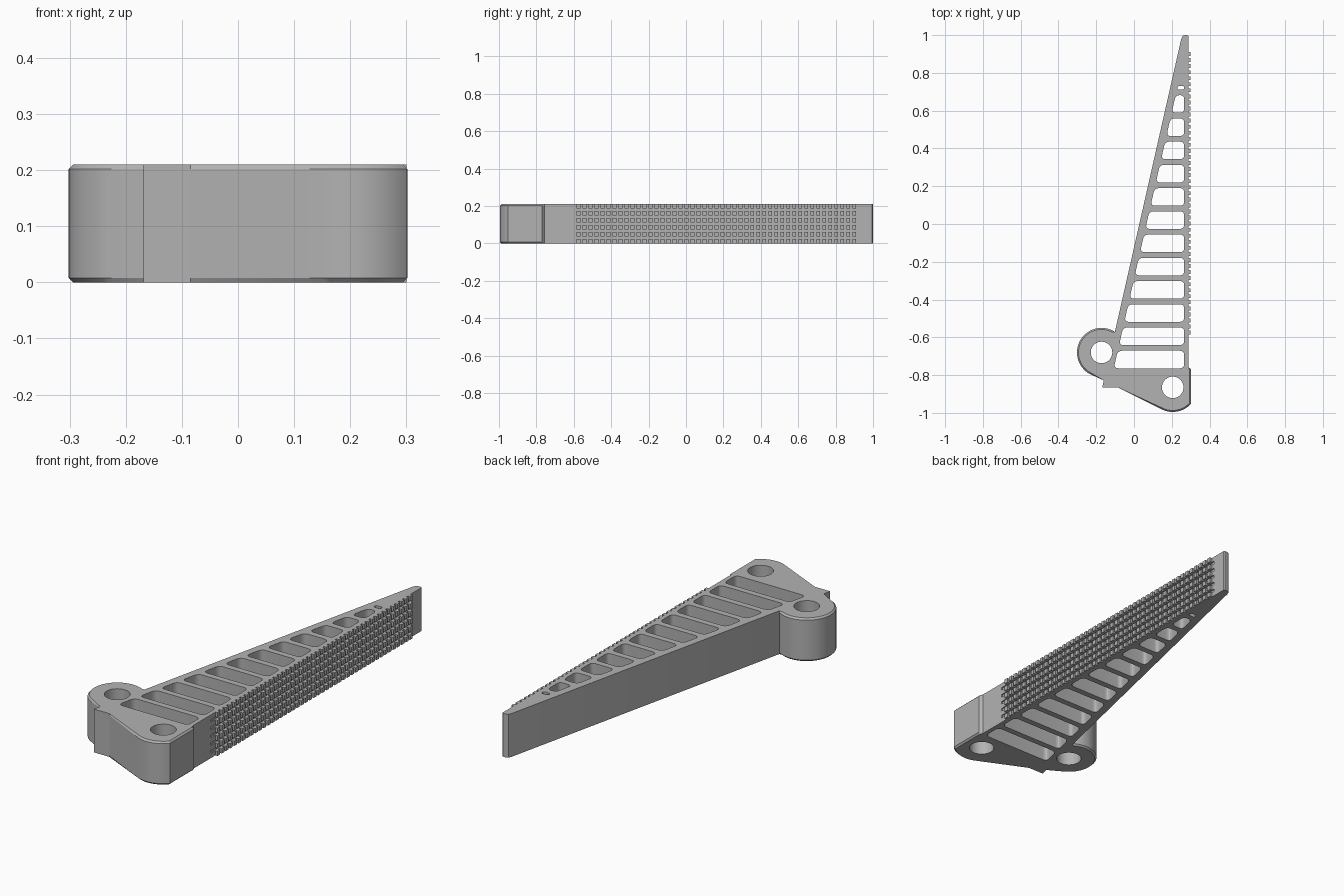
import bpy, bmesh
from math import cos, sin, radians
from mathutils import Vector

cube = bpy.data.objects.get("Cube")
if cube:
    bpy.data.objects.remove(cube, do_unlink=True)

HEIGHT = 0.21
FACE_X = 0.288        # gripping face
BOSS = (-0.172, -0.68)
PIVOT = (0.205, -0.865)
BOSS_R, HOLE_R = 0.13, 0.057

grey = bpy.data.materials.new("grey plastic")
grey.use_nodes = True
COLOUR = (0.45, 0.45, 0.45, 1)
grey.diffuse_color = COLOUR
grey.node_tree.nodes["Principled BSDF"].inputs["Base Color"].default_value = COLOUR


def arc(centre, r, a0, a1, n):
    angles = [radians(a0 + (a1 - a0) * i / n) for i in range(n + 1)]
    return [(centre[0] + r * cos(a), centre[1] + r * sin(a)) for a in angles]


def rounded(points, r, n=5):
    """Round every corner of a polygon."""
    out = []
    for i, p in enumerate(points):
        p = Vector(p)
        a, b = Vector(points[i - 1]), Vector(points[(i + 1) % len(points)])
        s = p + (a - p).normalized() * min(r, (a - p).length * 0.45)
        e = p + (b - p).normalized() * min(r, (b - p).length * 0.45)
        for k in range(n + 1):
            t = k / n
            out.append(tuple(s * (1 - t) ** 2 + p * 2 * t * (1 - t) + e * t ** 2))
    return out


def add_prism(bm, points, z0, z1):
    base = bm.faces.new([bm.verts.new((x, y, z0)) for x, y in points])
    top = bmesh.ops.extrude_face_region(bm, geom=[base])["geom"]
    verts = [v for v in top if isinstance(v, bmesh.types.BMVert)]
    bmesh.ops.translate(bm, verts=verts, vec=(0, 0, z1 - z0))


def add_box(bm, x0, x1, y0, y1, z0, z1):
    add_prism(bm, [(x0, y0), (x1, y0), (x1, y1), (x0, y1)], z0, z1)


def finish(bm, name):
    bmesh.ops.recalc_face_normals(bm, faces=bm.faces)
    mesh = bpy.data.meshes.new(name)
    bm.to_mesh(mesh)
    bm.free()
    mesh.materials.append(grey)
    obj = bpy.data.objects.new(name, mesh)
    bpy.context.collection.objects.link(obj)
    return obj


def wall_x(y):
    """Outer line of the slanted back wall."""
    return 0.25 + 0.2265 * (y - 0.98)


# Body outline: tip, slanted wall, round boss, notch, pivot end, gripping face
outline = [(FACE_X, 0.995), (0.283, 1.0), (0.268, 1.0), (0.257, 0.995), (0.25, 0.98)]
outline += arc(BOSS, BOSS_R, 57, 242, 30)
outline += [(-0.16, -0.828), (-0.168, -0.865), (-0.085, -0.865)]
outline += arc(PIVOT, BOSS_R, 245, 318, 12)
outline += [(0.302, -0.77), (FACE_X, -0.757)]

bm = bmesh.new()
add_prism(bm, outline, 0, HEIGHT)
# Chamfer the rims of the boss and pivot end
rims = [e for e in bm.edges
        if abs(e.verts[0].co.z - e.verts[1].co.z) < 0.001
        and all(v.co.y < -0.5 for v in e.verts)
        and not all(-0.17 < v.co.x < -0.08 and v.co.y < -0.8 for v in e.verts)]
bmesh.ops.bevel(bm, geom=rims, offset=0.008, segments=1, affect='EDGES', clamp_overlap=False)
finger = finish(bm, "finger_body")

# Cutters: bolt holes, cells between ribs, grooves along the gripping face
bm = bmesh.new()
for centre in (BOSS, PIVOT):
    add_prism(bm, arc(centre, HOLE_R, 0, 352.5, 47), -0.1, HEIGHT + 0.1)


def add_cell(y0, y1, r):
    cell = [(wall_x(y0) + 0.038, y0), (0.266, y0), (0.266, y1), (wall_x(y1) + 0.038, y1)]
    add_prism(bm, rounded(cell, r), -0.1, HEIGHT + 0.1)


PITCH, RIB = 0.123, 0.03
for i in range(12):
    top = -0.656 + PITCH * i - RIB / 2
    add_cell(top - PITCH + RIB, top, 0.024)
add_cell(0.711, 0.731, 0.012)
ROWS = 5
ROW_PITCH = 0.0375
GROOVE = 0.014
for i in range(ROWS):
    z = HEIGHT / 2 + (i - 2) * ROW_PITCH
    add_box(bm, FACE_X - 0.006, FACE_X + 0.05, -0.62, 0.925, z - GROOVE / 2, z + GROOVE / 2)
cutter = finish(bm, "cutter")
cutter.hide_render = True

mod = finger.modifiers.new("cut", 'BOOLEAN')
mod.operation = 'DIFFERENCE'
mod.solver = 'EXACT'
mod.object = cutter
bpy.context.view_layer.objects.active = finger
finger.select_set(True)
bpy.ops.object.modifier_apply(modifier="cut")
bpy.data.objects.remove(cutter, do_unlink=True)
bpy.ops.object.shade_smooth_by_angle(angle=radians(25))

# Grip teeth: upright bars split by the grooves
bm = bmesh.new()
TEETH = 47
for i in range(TEETH):
    y = -0.575 + i * 1.475 / (TEETH - 1)
    for row in range(ROWS + 1):
        mid = HEIGHT / 2 + (row - 2.5) * ROW_PITCH
        half = (ROW_PITCH - GROOVE) / 2
        z0 = 0 if row == 0 else mid - half
        z1 = HEIGHT if row == ROWS else mid + half
        add_box(bm, FACE_X - 0.002, 0.3, y - 0.01, y + 0.01, z0, z1)
finish(bm, "grip_teeth")
